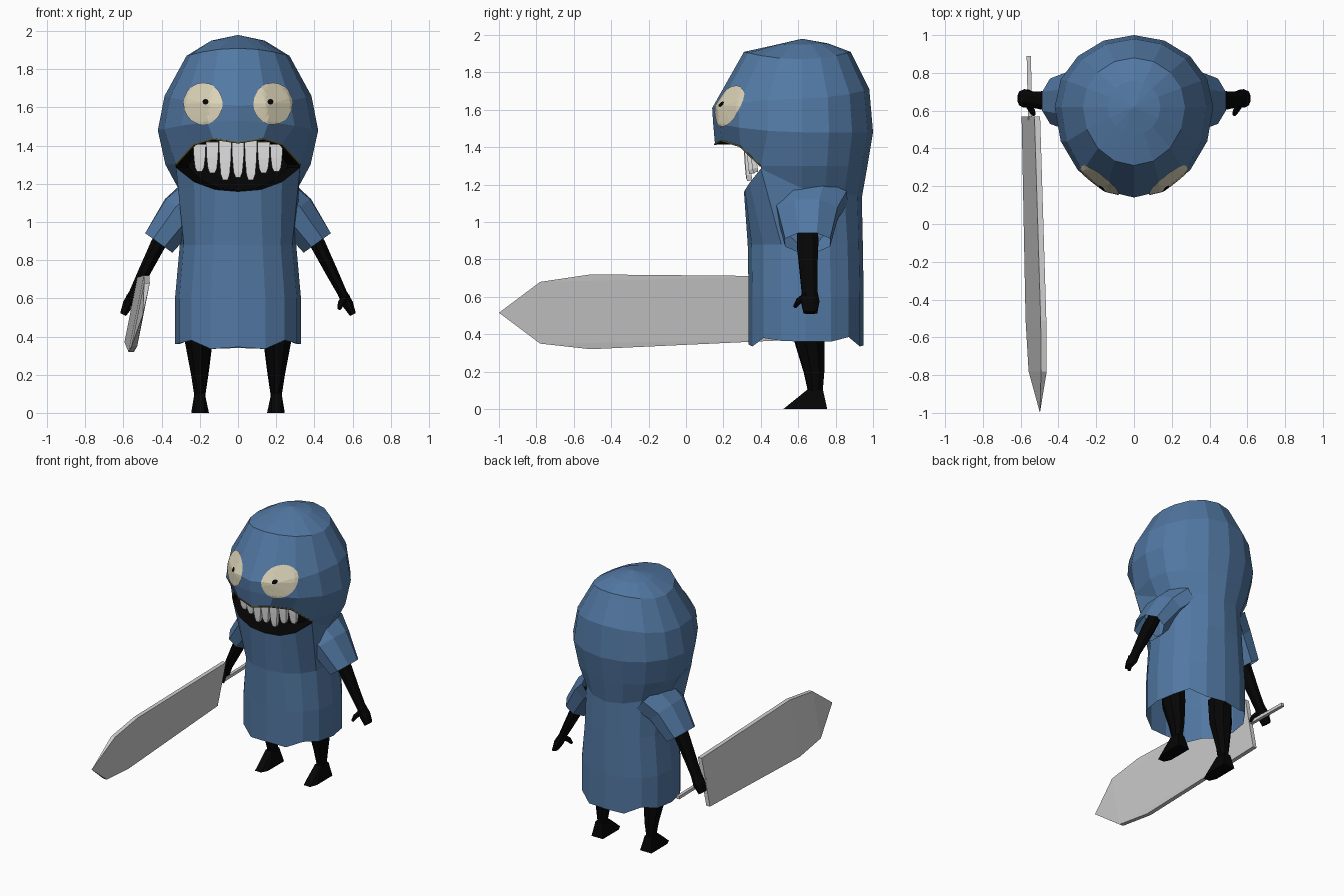
import bpy, bmesh
from math import sin, cos, pi, copysign
from mathutils import Vector
from mathutils.bvhtree import BVHTree

if "Cube" in bpy.data.objects:
    bpy.data.objects.remove(bpy.data.objects["Cube"])


def material(name, rgb):
    m = bpy.data.materials.new(name)
    m.use_nodes = True
    m.diffuse_color = (*rgb, 1)
    b = m.node_tree.nodes["Principled BSDF"]
    b.inputs["Base Color"].default_value = (*rgb, 1)
    b.inputs["Roughness"].default_value = 0.8
    return m


BLUE = material("cloth_blue", (0.085, 0.19, 0.37))
BLACK = material("skin_black", (0.0015, 0.0015, 0.0015))
CREAM = material("eye_cream", (0.70, 0.64, 0.47))
WHITE = material("tooth_white", (0.8, 0.8, 0.8))
STEEL = material("blade_grey", (0.63, 0.63, 0.63))
OLIVE = material("lip_olive", (0.11, 0.095, 0.03))


def finish(name, bm, mat, mirror=False, recalc=True):
    if recalc:
        bmesh.ops.recalc_face_normals(bm, faces=bm.faces)
    me = bpy.data.meshes.new(name)
    bm.to_mesh(me)
    bm.free()
    me.materials.append(mat)
    ob = bpy.data.objects.new(name, me)
    bpy.context.collection.objects.link(ob)
    if mirror:
        ob.modifiers.new("Mirror", 'MIRROR')
    return ob


def bridge(bm, a, b, skip=()):
    n = len(a)
    for i in range(n):
        if i not in skip:
            bm.faces.new((a[i], a[(i + 1) % n], b[(i + 1) % n], b[i]))


def tube(name, path, mat, n=8, mirror=True, caps=True):
    """Tapered tube; path holds (point, horizontal radius, other radius)."""
    bm = bmesh.new()
    pts = [Vector(p[0]) for p in path]
    rings = []
    for i, (p, ra, rb) in enumerate(path):
        d = pts[min(i + 1, len(pts) - 1)] - pts[max(i - 1, 0)]
        q = d.to_track_quat('Z', 'Y')
        rings.append([bm.verts.new(pts[i] + q @ Vector((
            ra * cos(2 * pi * (k + .5) / n), rb * sin(2 * pi * (k + .5) / n), 0)))
            for k in range(n)])
    for a, b in zip(rings, rings[1:]):
        bridge(bm, a, b)
    if caps:
        bm.faces.new(rings[0])
        bm.faces.new(rings[-1])
    return finish(name, bm, mat, mirror)


def hull(name, points, mat, mirror=False):
    bm = bmesh.new()
    vs = [bm.verts.new(p) for p in points]
    bmesh.ops.convex_hull(bm, input=vs)
    return finish(name, bm, mat, mirror)


# Hood and robe: one loft of 16 columns, column 0 at the front
N = 16
LIP = [(0, .155, 1.415), (.13, .19, 1.435), (.23, .29, 1.405), (.325, .40, 1.30)]
JAW = [(0, .31, 1.16), (.12, .315, 1.17), (.23, .34, 1.21), (.325, .40, 1.285)]
HEM = [.345, .335, .38, .365, .36, .36, .385, .335, .34]


def powsign(v, e):
    return copysign(abs(v) ** e, v)


def ring(zf, zs, zb, w, yf, yb, mid=.62, e=1.0, front=None, hem=None):
    pts = []
    for k in range(N):
        j = min(k, N - k)
        side = 1 if k <= N // 2 else -1
        if front and j < len(front):
            x, y, z = front[j]
            pts.append((x * side, y, z))
            continue
        s, c = sin(2 * pi * k / N), cos(2 * pi * k / N)
        depth, zend = (mid - yf, zf) if c > 0 else (yb - mid, zb)
        z = hem[j] if hem else zs + (zend - zs) * c * c
        pts.append((w * powsign(s, e), mid - depth * powsign(c, e), z))
    return pts


layers = [
    ring(1.945, 1.95, 1.955, .14, .47, .76),
    ring(1.91, 1.87, 1.91, .27, .31, .88),
    ring(1.61, 1.66, 1.71, .385, .14, .98),
    ring(1.53, 1.48, 1.48, .42, .145, 1.0),
    ring(1.3, 1.3, 1.3, .38, .155, .97, front=LIP),
    ring(1.16, 1.18, 1.13, .315, .31, .94, front=JAW),
    ring(.88, .88, .9, .305, .33, .945, .64, .9),
    ring(.6, .6, .6, .33, .335, .95, .64, .87),
    ring(.36, .36, .36, .33, .335, .95, .64, .87, hem=HEM),
]
bm = bmesh.new()
rows = [[bm.verts.new(p) for p in layer] for layer in layers]
top = bm.verts.new((0, .62, 1.98))
for i in range(N):
    bm.faces.new((top, rows[0][i], rows[0][(i + 1) % N]))
MOUTH = {0, 1, 2, N - 3, N - 2, N - 1}
for i, (a, b) in enumerate(zip(rows, rows[1:])):
    bridge(bm, a, b, MOUTH if i == 4 else ())
bmesh.ops.recalc_face_normals(bm, faces=bm.faces)
tree = BVHTree.FromBMesh(bm)
finish("hooded_robe", bm, BLUE)

# Mouth cavity: the lip loop drawn inward
cols = [-3, -2, -1, 0, 1, 2, 3]
loop = [layers[4][c % N] for c in cols] + [layers[5][c % N] for c in reversed(cols)]
bm = bmesh.new()
outer = [bm.verts.new(p) for p in loop]
inner = [bm.verts.new((x * .8, .52, 1.3 + (z - 1.3) * .95)) for x, y, z in loop]
bridge(bm, outer, inner)
bm.faces.new(inner)
finish("mouth_cavity", bm, BLACK)

# Thin rim along the upper lip
tube("lip_rim", [(layers[4][c % N], .006, .006) for c in cols], OLIVE, 4, mirror=False)

# Teeth: a curved row of broad, flat pegs touching at the gum
COUNT = 7
for i in range(COUNT):
    t = (i + .5) / COUNT * 2 - 1
    x, y = .235 * t, .32 + .05 * t * t
    low, high = 1.215 + .07 * t * t + .02 * (i % 2), 1.43 - .03 * t * t
    shape = [(0, .047, 0), (.5, .042, .006), (.85, .033, .012), (1, .018, .016)]
    tube(f"tooth_{i + 1}", [((x, y + back, high + (low - high) * f), r, .02)
                            for f, r, back in shape], WHITE, 4, mirror=False)


# Eyes: thin discs laid onto the hood
def surface_disc(name, cx, cz, rx, rz, lift, mat, rings, n=20):
    bm = bmesh.new()

    def place(x, z):
        hit = tree.ray_cast(Vector((x, -1, z)), Vector((0, 1, 0)))[0]
        return bm.verts.new((x, hit.y - lift, z))
    centre = place(cx, cz)
    prev = None
    for r in range(1, rings + 1):
        f = r / rings
        cur = [place(cx + rx * f * cos(2 * pi * k / n), cz + rz * f * sin(2 * pi * k / n))
               for k in range(n)]
        if prev:
            bridge(bm, prev, cur)
        else:
            for k in range(n):
                bm.faces.new((centre, cur[k], cur[(k + 1) % n]))
        prev = cur
    bmesh.ops.recalc_face_normals(bm, faces=bm.faces)
    if sum(f.normal.y for f in bm.faces) > 0:
        bmesh.ops.reverse_faces(bm, faces=bm.faces)
    finish(name, bm, mat, True, recalc=False)


surface_disc("eyes", .183, 1.62, .103, .11, .008, CREAM, 8)
surface_disc("pupils", .17, 1.63, .016, .015, .014, BLACK, 1, 8)

# Sleeves, arms and thumbs
tube("sleeves", [((.20, .66, 1.13), .22, .12), ((.30, .65, 1.05), .175, .115),
                 ((.415, .65, .89), .13, .095)], BLUE, 8, caps=False)
tube("arms", [((.36, .65, 1.0), .06, .04), ((.42, .65, .88), .062, .042),
              ((.495, .655, .73), .05, .033), ((.545, .66, .63), .045, .025),
              ((.575, .665, .57), .052, .03), ((.602, .665, .515), .04, .018)], BLACK)
tube("thumbs", [((.57, .65, .61), .022, .022), ((.54, .60, .575), .018, .018),
                ((.53, .58, .545), .01, .01)], BLACK, 6)

# Legs and wedge feet
tube("legs", [((.205, .65, .55), .08, .09), ((.205, .66, .37), .074, .085),
              ((.2, .685, .2), .046, .058), ((.2, .692, .09), .031, .042)], BLACK)
hull("feet", [(x, y, 0) for x in (.152, .245) for y in (.57, .755)]
     + [(x, .52, 0) for x in (.175, .225)]
     + [(x, y, .105) for x in (.175, .228) for y in (.65, .732)], BLACK, True)

# Sword: leaning blade with a pointed end, and a thin grip
blade = [(-.498, -1, .515)]
for y, low, high, x in ((.57, .37, .71, -.548), (-.51, .32, .72, -.517), (-.78, .35, .68, -.507)):
    for z in (low, high):
        blade += [(x + (z - .53) * .2 + s * .015, y, z) for s in (-1, 1)]
hull("sword_blade", blade, STEEL)
tube("sword_grip", [((-.55, .55, .55), .016, .016), ((-.557, .89, .55), .016, .016)],
     STEEL, 4, mirror=False)
